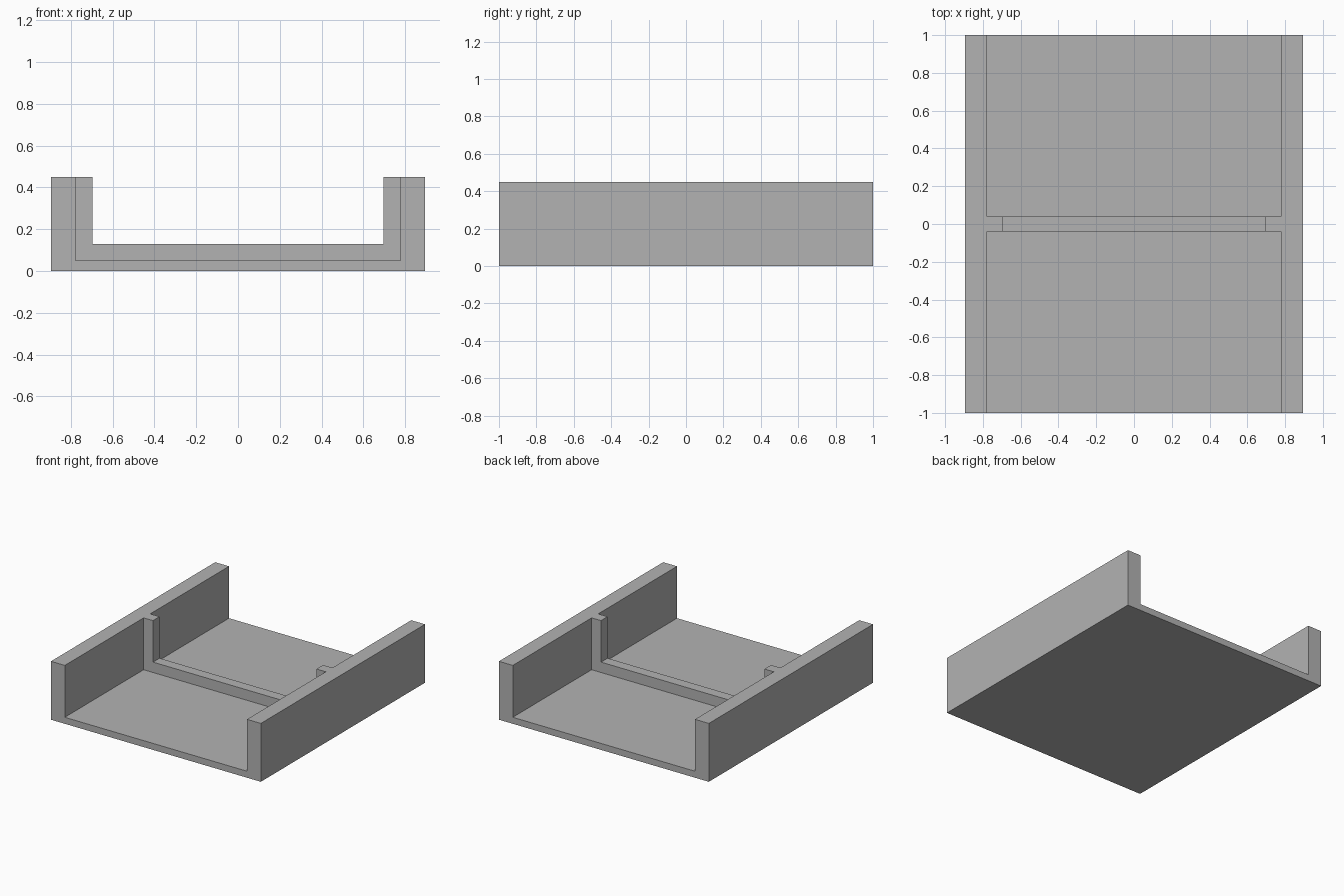
import bpy

cube = bpy.data.objects.get("Cube")
if cube:
    bpy.data.objects.remove(cube, do_unlink=True)

HALF_W, HEIGHT = 0.895, 0.45
RIB_Y = 0.04           # half thickness of the middle rib
BAY_X, BAY_Z = 0.777, 0.05
SLOT_X, SLOT_Z = 0.697, 0.13

grey = bpy.data.materials.new("plain grey")
grey.use_nodes = True
colour = (0.45, 0.45, 0.45, 1)
grey.diffuse_color = colour
grey.node_tree.nodes["Principled BSDF"].inputs["Base Color"].default_value = colour


def box(name, low, high):
    """Box between two opposite corners."""
    signs = [(i, j, k) for i in (0, 1) for j in (0, 1) for k in (0, 1)]
    verts = [[(low, high)[s][a] for a, s in enumerate(sign)] for sign in signs]
    faces = [(0, 1, 3, 2), (4, 6, 7, 5), (0, 4, 5, 1),
             (2, 3, 7, 6), (0, 2, 6, 4), (1, 5, 7, 3)]
    mesh = bpy.data.meshes.new(name)
    mesh.from_pydata(verts, [], faces)
    mesh.materials.append(grey)
    obj = bpy.data.objects.new(name, mesh)
    bpy.context.collection.objects.link(obj)
    return obj


# Solid tray block, hollowed to leave floor, side walls and middle rib
tray = box("channel_tray", (-HALF_W, -1, 0), (HALF_W, 1, HEIGHT))
cutters = [
    box("rib_slot_cutter", (-SLOT_X, -1.2, SLOT_Z), (SLOT_X, 1.2, 1)),
    box("front_bay_cutter", (-BAY_X, -1.2, BAY_Z), (BAY_X, -RIB_Y, 1)),
    box("back_bay_cutter", (-BAY_X, RIB_Y, BAY_Z), (BAY_X, 1.2, 1)),
]
bpy.context.view_layer.objects.active = tray
for cutter in cutters:
    cut = tray.modifiers.new(cutter.name, 'BOOLEAN')
    cut.operation = 'DIFFERENCE'
    cut.solver = 'EXACT'
    cut.object = cutter
    bpy.ops.object.modifier_apply(modifier=cut.name)
for cutter in cutters:
    bpy.data.objects.remove(cutter, do_unlink=True)
